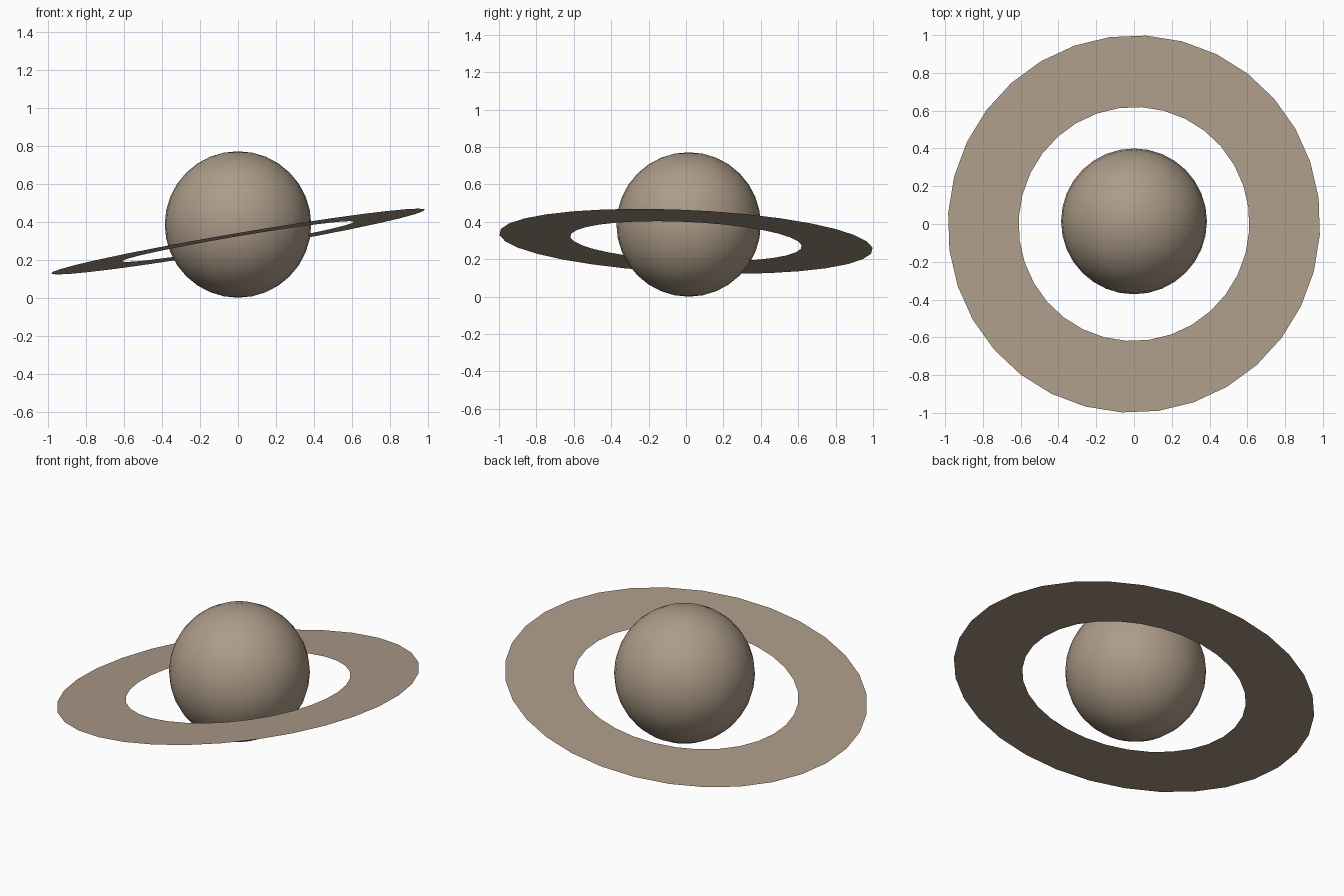
import bpy, bmesh, math
from mathutils import Matrix

if "Cube" in bpy.data.objects:
    bpy.data.objects.remove(bpy.data.objects["Cube"])

SIDES = 32
R_PLANET = 0.386
R_INNER, R_OUTER = 0.62, 1.0

# one sandy colour for the whole model
sand = bpy.data.materials.new("sandy_brown")
sand.diffuse_color = (0.413, 0.328, 0.246, 1.0)
sand.use_nodes = True
sand.node_tree.nodes["Principled BSDF"].inputs["Base Color"].default_value = sand.diffuse_color


def add_object(name, bm, smooth):
    mesh = bpy.data.meshes.new(name)
    bm.to_mesh(mesh)
    bm.free()
    mesh.materials.append(sand)
    for p in mesh.polygons:
        p.use_smooth = smooth
    obj = bpy.data.objects.new(name, mesh)
    bpy.context.collection.objects.link(obj)
    return obj


# planet: smooth ball standing on the ground
bm = bmesh.new()
bmesh.ops.create_uvsphere(bm, u_segments=SIDES, v_segments=16, radius=R_PLANET)
planet = add_object("planet", bm, True)
planet.location = (0, 0.014, R_PLANET)

# ring: flat paper-thin annulus facing up
bm = bmesh.new()


def circle(radius):
    return [bm.verts.new((radius * math.cos(math.tau * i / SIDES),
                          radius * math.sin(math.tau * i / SIDES), 0))
            for i in range(SIDES)]


inner, outer = circle(R_INNER), circle(R_OUTER)
for i in range(SIDES):
    j = (i + 1) % SIDES
    bm.faces.new((inner[i], outer[i], outer[j], inner[j]))
ring = add_object("ring", bm, False)

# tilt the ring 10 degrees, high side towards the right and slightly front
ring.matrix_world = (Matrix.Translation((0, 0, 0.296))
                     @ Matrix.Rotation(math.radians(-14.8), 4, 'Z')
                     @ Matrix.Rotation(math.radians(-10), 4, 'Y'))
